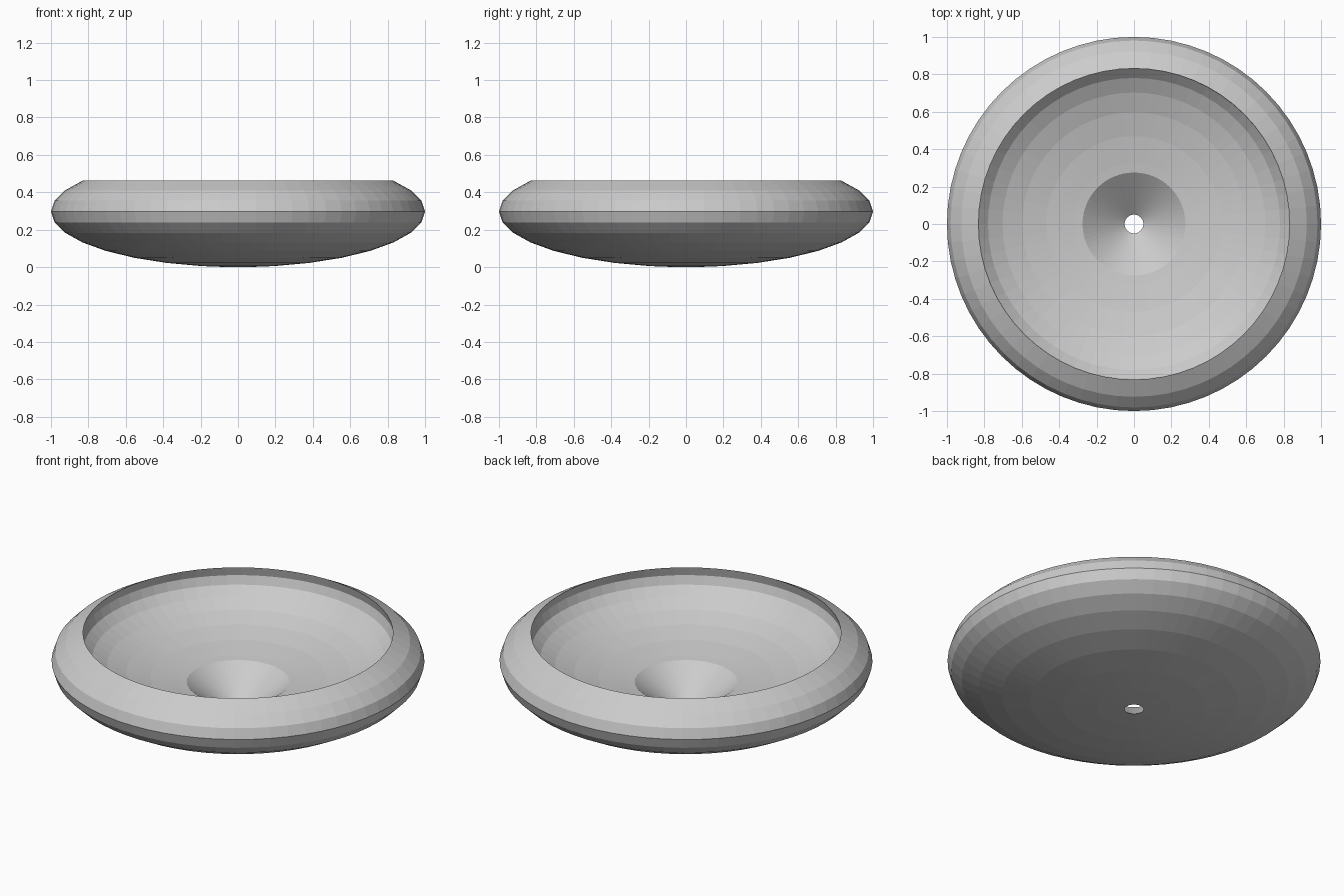
import bpy, bmesh
from math import sin, cos, pi, radians, sqrt

if "Cube" in bpy.data.objects:
    bpy.data.objects.remove(bpy.data.objects["Cube"])

SEGMENTS = 64


def ellipse_point(a, b, zc, deg):
    t = radians(deg)
    return (a * cos(t), zc + b * sin(t))


# Outer shell: squashed sphere from drain hole up to the cut rim
step = 11.25
profile = [(0.05, 0.0)]
profile += [ellipse_point(1.0, 0.297, 0.297, -90 + step * i) for i in range(1, 12)]

# Inner basin: slightly undercut below the rim, then sweeping to the floor
profile += [ellipse_point(0.845, 0.25, 0.41, d) for d in (0, -11.25, -22.5, -33.75, -45, -56.25, -67.5)]

# Funnel down to the drain hole
profile.append((0.275, 0.173))

# Revolve the closed profile
bm = bmesh.new()
rings = []
for r, z in profile:
    rings.append([bm.verts.new((r * cos(2 * pi * k / SEGMENTS), r * sin(2 * pi * k / SEGMENTS), z))
                  for k in range(SEGMENTS)])
for i, lower in enumerate(rings):
    upper = rings[(i + 1) % len(rings)]
    for k in range(SEGMENTS):
        n = (k + 1) % SEGMENTS
        bm.faces.new((lower[k], lower[n], upper[n], upper[k]))
bmesh.ops.recalc_face_normals(bm, faces=bm.faces)

mesh = bpy.data.meshes.new("basin")
bm.to_mesh(mesh)
bm.free()
basin = bpy.data.objects.new("basin", mesh)
bpy.context.collection.objects.link(basin)
